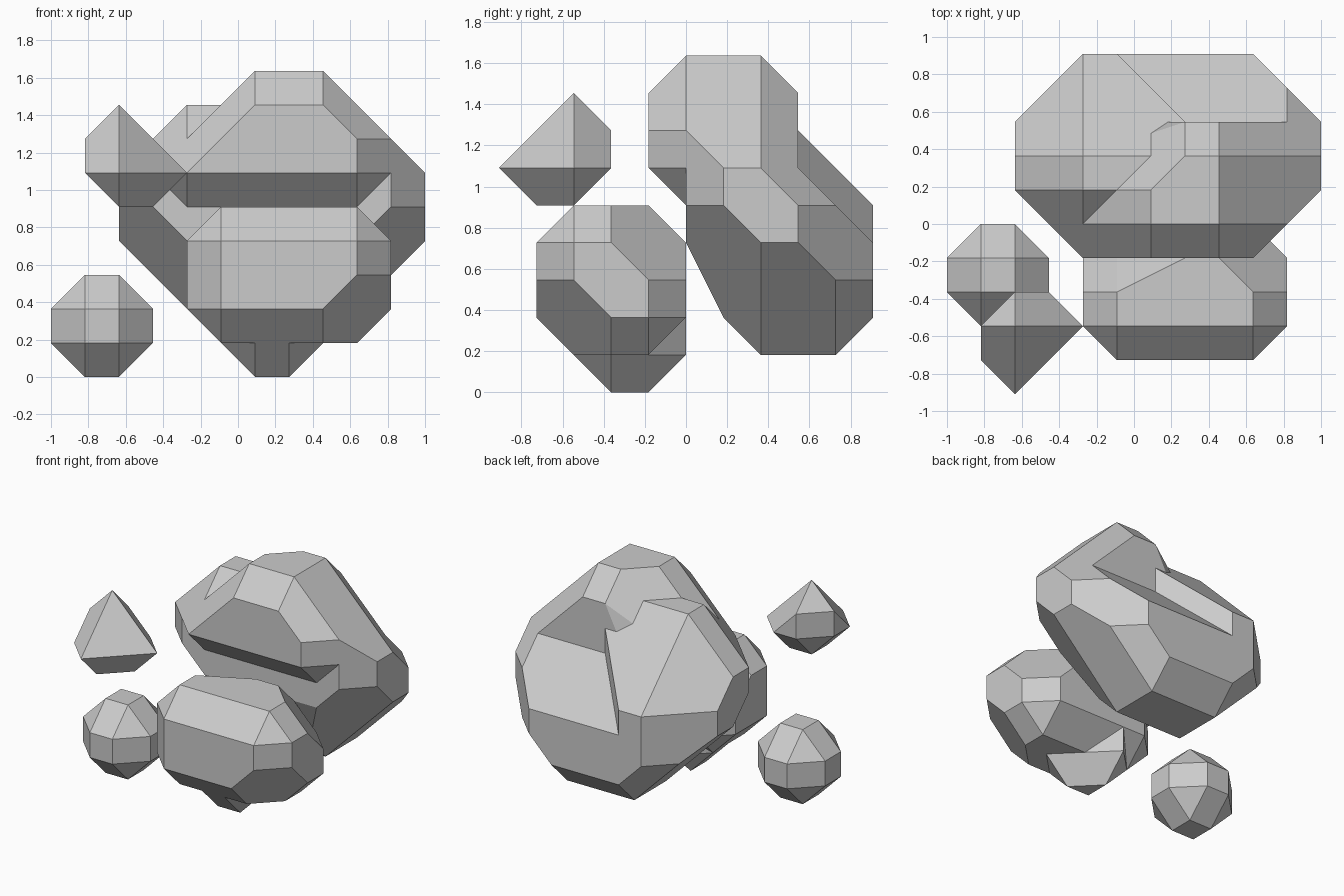
import bpy
import bmesh
import math
from mathutils import Vector

# Remove the default cube
default_cube = bpy.data.objects.get("Cube")
if default_cube:
    bpy.data.objects.remove(default_cube, do_unlink=True)

# One plain stone material
stone = bpy.data.materials.new("grey stone")
stone.use_nodes = True
stone_colour = (0.6, 0.6, 0.6, 1.0)
stone.diffuse_color = stone_colour
stone.node_tree.nodes["Principled BSDF"].inputs["Base Color"].default_value = stone_colour

UNIT = 2 / 11
ORIGIN = Vector((-1, -5 * UNIT, 0))
AXES = [Vector((1, 0, 0)), Vector((0, 1, 0)), Vector((0, 0, 1))]


def box(xs, ys, zs):
    """Corner points of a block on the lattice."""
    return [(x, y, z) for x in xs for y in ys for z in zs]


def layer(z, *outline):
    """Points of one horizontal slice."""
    return [(x, y, z) for x, y in outline]


def add_chunk(bm, core):
    """Chamfered convex chunk: hull of the core points grown one unit along each axis."""
    grown = {tuple(Vector(p) + axis * side)
             for p in core for axis in AXES for side in (-1, 1)}
    verts = [bm.verts.new(ORIGIN + Vector(p) * UNIT) for p in sorted(grown)]
    hull = bmesh.ops.convex_hull(bm, input=verts)
    spare = {v for key in ("geom_interior", "geom_unused")
             for v in hull[key] if isinstance(v, bmesh.types.BMVert)}
    spare.update(v for v in verts if v.is_valid and not v.link_faces)
    bmesh.ops.delete(bm, geom=list(spare), context="VERTS")


def make_rock(name, *cores):
    """Flat-faced rock made of one or more chunks."""
    mesh = bpy.data.meshes.new(name)
    bm = bmesh.new()
    for core in cores:
        add_chunk(bm, core)
    bmesh.ops.dissolve_limit(bm, angle_limit=math.radians(1),
                             verts=bm.verts[:], edges=bm.edges[:])
    bmesh.ops.recalc_face_normals(bm, faces=bm.faces[:])
    bm.to_mesh(mesh)
    bm.free()
    mesh.materials.append(stone)
    rock = bpy.data.objects.new(name, mesh)
    bpy.context.collection.objects.link(rock)
    return rock


# Small round pebble, low
make_rock("round_pebble", box((1, 2), (3, 4), (1, 2)))

# Small pointed pebble, high
make_rock("pointed_pebble",
          layer(7, (2, 2)) + layer(6, (2, 2), (2, 1), (3, 2)))

# Front boulder with a small nub underneath
front_body = (
    layer(4, (5, 2), (5, 3), (6, 3), (7, 4), (8, 4), (9, 3), (9, 2))
    + layer(3, (5, 2), (5, 4), (9, 2), (9, 4))
    + layer(2, (5, 2), (8, 2), (9, 3), (9, 4), (5, 4)))
front_nub = [p for z in (1, 2) for p in layer(z, (6, 3), (7, 3), (6, 4))]
make_rock("front_boulder", front_body, front_nub)

# Rear boulder: lower body
rear_body = (
    layer(2, (5, 7), (8, 7), (8, 9), (5, 9))
    + layer(3, (4, 7), (9, 7), (9, 9), (4, 9))
    + layer(4, (4, 6), (9, 6), (10, 7), (10, 8), (9, 9), (4, 9), (3, 8), (3, 7))
    + layer(5, (3, 6), (10, 6), (10, 8), (3, 8))
    + layer(6, (4, 6), (10, 6), (10, 7), (3, 7)))

# Rear boulder: raised shoulder
rear_shoulder = (
    layer(7, (4, 6), (4, 7), (7, 7), (7, 6))
    + layer(6, (3, 6), (3, 7), (4, 8), (6, 8))
    + layer(5, (3, 6), (3, 8), (4, 9), (5, 9))
    + layer(4, (4, 7), (4, 9), (5, 9), (6, 8)))

# Rear boulder: overhanging peak
rear_peak = (
    layer(8, (6, 5), (8, 5), (8, 7), (7, 7), (6, 6))
    + layer(7, (9, 5), (9, 7))
    + layer(6, (4, 5), (9, 5), (10, 6), (10, 7), (4, 6), (6, 7)))
make_rock("rear_boulder", rear_body, rear_shoulder, rear_peak)
